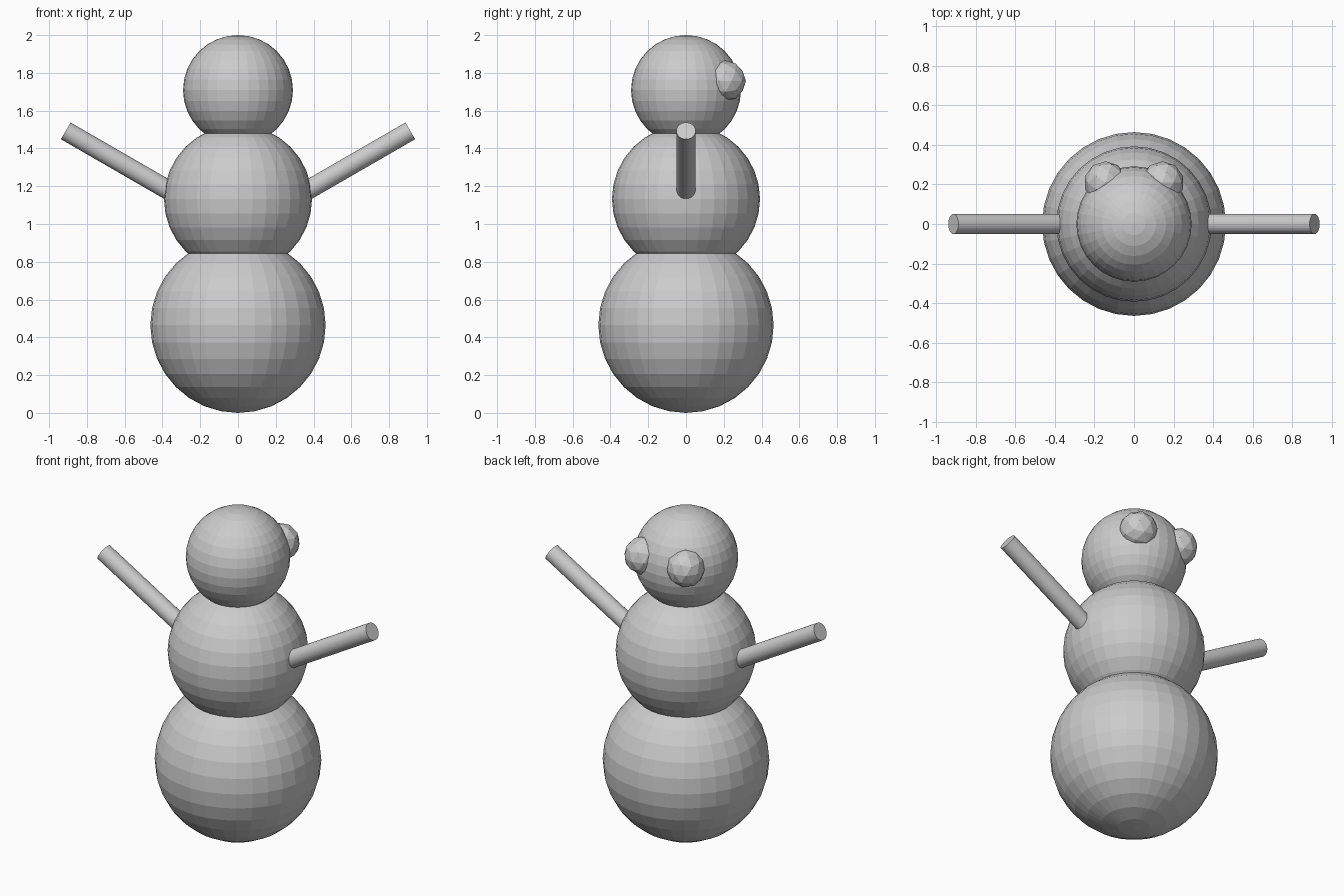
import bpy
import math
from mathutils import Vector

if "Cube" in bpy.data.objects:
    bpy.data.objects.remove(bpy.data.objects["Cube"])


def ball(name, radius, z):
    bpy.ops.mesh.primitive_uv_sphere_add(segments=32, ring_count=16, radius=radius, location=(0, 0, z))
    bpy.context.object.name = name


# Stacked snow balls
ball("lower_body", 0.464, 0.464)
ball("upper_body", 0.392, 1.132)
ball("head", 0.291, 1.709)

ARM_LENGTH = 0.7
for side, label in ((1, "right"), (-1, "left")):
    # Arm: round stick rising 30 degrees outward from inside the upper body
    tip = Vector((side * 0.912, 0, 1.493))
    direction = Vector((side * math.cos(math.radians(30)), 0, math.sin(math.radians(30))))
    bpy.ops.mesh.primitive_cylinder_add(
        vertices=32, radius=0.051, depth=ARM_LENGTH,
        location=tip - direction * ARM_LENGTH / 2,
        rotation=(0, side * math.radians(60), 0))
    bpy.context.object.name = label + "_arm"

    # Eye: faceted lump on the +y side of the head
    bpy.ops.mesh.primitive_ico_sphere_add(subdivisions=2, radius=0.1085, location=(side * 0.144, 0.2085, 1.757))
    bpy.context.object.name = label + "_eye"
